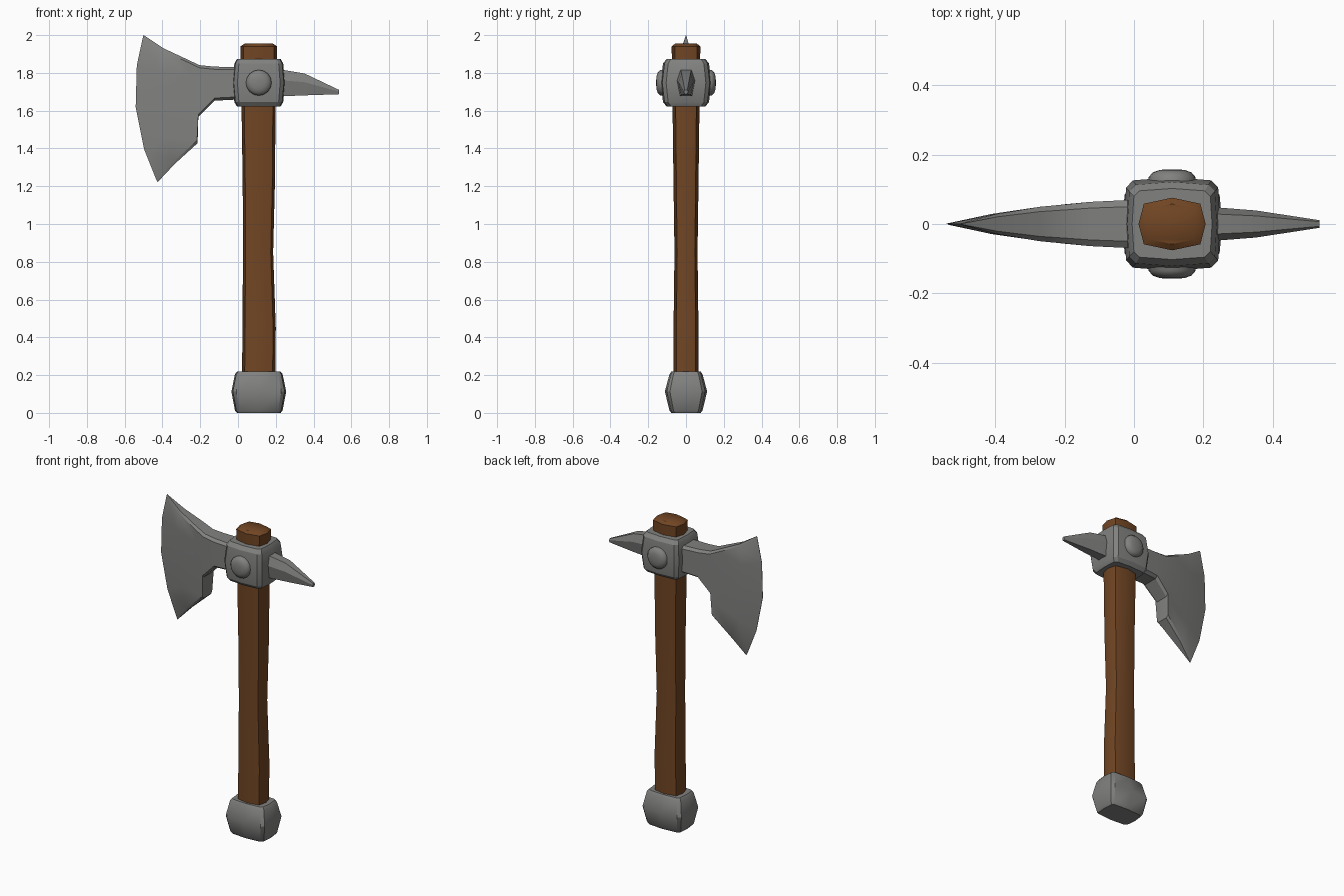
import bpy, bmesh, math

if "Cube" in bpy.data.objects:
    bpy.data.objects.remove(bpy.data.objects["Cube"])


def material(name, rgb):
    m = bpy.data.materials.new(name)
    m.diffuse_color = (*rgb, 1)
    m.use_nodes = True
    m.node_tree.nodes["Principled BSDF"].inputs["Base Color"].default_value = m.diffuse_color
    return m


STEEL = material("grey steel", (0.22, 0.22, 0.215))
WOOD = material("brown wood", (0.165, 0.06, 0.017))
CX = 0.11  # axis of the handle


def loft(name, rings, mat, angle=30):
    """Skin a list of equal-length point rings and cap both ends."""
    bm = bmesh.new()
    loops = [[bm.verts.new(p) for p in r] for r in rings]
    n = len(loops[0])
    for a, b in zip(loops, loops[1:]):
        for i in range(n):
            j = (i + 1) % n
            bm.faces.new((a[i], a[j], b[j], b[i]))
    bm.faces.new(loops[0])
    bm.faces.new(loops[-1])
    bmesh.ops.recalc_face_normals(bm, faces=bm.faces)
    me = bpy.data.meshes.new(name)
    bm.to_mesh(me)
    bm.free()
    me.materials.append(mat)
    ob = bpy.data.objects.new(name, me)
    bpy.context.collection.objects.link(ob)
    bpy.ops.object.select_all(action='DESELECT')
    ob.select_set(True)
    bpy.context.view_layer.objects.active = ob
    bpy.ops.object.shade_smooth_by_angle(angle=math.radians(angle))
    return ob


def four_way(quarter):
    """Mirror a quarter outline (from +x axis to +y axis) into a full ring."""
    half = quarter + [(-x, y) for x, y in quarter[-2::-1]]
    return half + [(x, -y) for x, y in half[-2:0:-1]]


def stack(outline, levels):
    """Scaled copies of an outline at (z, centre x, scale x, scale y)."""
    return [[(cx + x * sx, y * sy, z) for x, y in outline] for z, cx, sx, sy in levels]


# Wooden handle, eight sided with a slight waist
oval = four_way([(1, 0), (0.84, 0.77), (0, 1)])
loft("handle", stack(oval, [
    (0.10, 0.108, 0.088, 0.066), (0.45, 0.112, 0.088, 0.066),
    (0.85, 0.106, 0.080, 0.061), (1.20, 0.110, 0.085, 0.066),
    (1.60, 0.109, 0.090, 0.071), (1.94, 0.110, 0.097, 0.076),
    (1.955, 0.110, 0.075, 0.058)]), WOOD, 40)

# Bulging steel blocks: pommel and head collar
pommel = four_way([(0.145, 0), (0.137, 0.085), (0.119, 0.102), (0, 0.112)])
loft("pommel", stack(pommel, [
    (0, CX, 0.80, 0.70), (0.013, CX, 0.87, 0.78), (0.113, CX, 1, 1),
    (0.205, CX, 0.87, 0.78), (0.22, CX, 0.79, 0.69)]), STEEL)
collar = four_way([(0.139, 0), (0.133, 0.105), (0.113, 0.126), (0, 0.135)])
loft("head_collar", stack(collar, [
    (1.622, CX, 0.83, 0.76), (1.645, CX, 0.93, 0.90), (1.748, CX, 1, 1),
    (1.85, CX, 0.93, 0.90), (1.874, CX, 0.83, 0.76)]), STEEL)

# Round rivets on both sides of the collar
for side, label in ((-1, "front"), (1, "back")):
    rings = []
    for r, y in ((0.068, 0.10), (0.068, 0.135), (0.056, 0.149), (0.036, 0.156), (0.012, 0.158)):
        rings.append([(CX + r * math.cos(k * math.tau / 16), side * y,
                       1.748 + r * math.sin(k * math.tau / 16)) for k in range(16)])
    loft(label + "_rivet", rings, STEEL, 50)

# Blade: stations of (top x, top z, bottom x, bottom z, half thickness, bulge)
stations = [
    (0.02, 1.83, 0.02, 1.66, 0.071, 0),
    (-0.124, 1.833, -0.124, 1.653, 0.064, 0),
    (-0.204, 1.841, -0.210, 1.566, 0.056, 0),
    (-0.270, 1.872, -0.214, 1.428, 0.050, 0.01),
    (-0.394, 1.93, -0.336, 1.317, 0.029, 0.045),
    (-0.500, 2.0, -0.426, 1.221, 0.001, 0.078)]
rings = []
for tx, tz, bx, bz, t, bulge in stations:
    c = 0.014 / (tz - bz)  # narrow chamfer along top and bottom
    side = []
    for s in (0, c, 0.205, 0.49, 0.775, 1 - c, 1):
        x = tx + (bx - tx) * s - bulge * 4 * s * (1 - s)
        side.append((x, t * (0.72 if s in (0, 1) else 1), tz + (bz - tz) * s))
    rings.append(side + [(x, -y, z) for x, y, z in reversed(side)])
loft("blade", rings, STEEL)

# Rear spike: stations of (x, bottom z, top z, half thickness)
rings = []
for x, lo, hi, w in ((0.20, 1.675, 1.822, 0.051), (0.352, 1.681, 1.797, 0.039),
                     (0.535, 1.687, 1.710, 0.011)):
    mid = lo + (hi - lo) * 0.6
    rings.append([(x, 0.6 * w, hi), (x, w, mid), (x, 0.65 * w, lo),
                  (x, -0.65 * w, lo), (x, -w, mid), (x, -0.6 * w, hi)])
loft("rear_spike", rings, STEEL)
